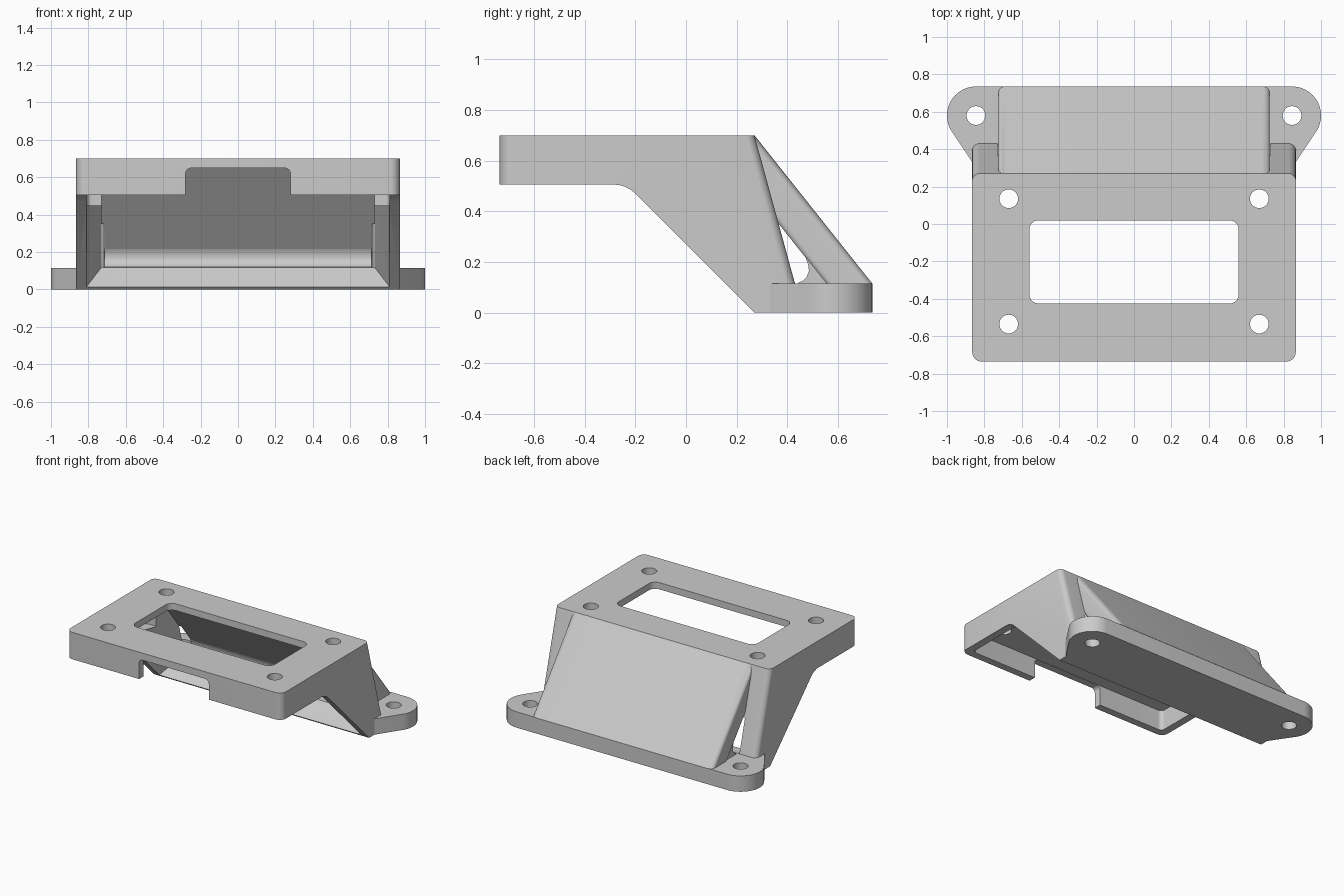
import bpy, bmesh, math

if "Cube" in bpy.data.objects:
    bpy.data.objects.remove(bpy.data.objects["Cube"], do_unlink=True)

grey = bpy.data.materials.new("plain grey")
grey.use_nodes = True
grey.diffuse_color = (0.6, 0.6, 0.6, 1)
grey.node_tree.nodes["Principled BSDF"].inputs["Base Color"].default_value = (0.6, 0.6, 0.6, 1)

TOP = 0.70


def make(name, bm):
    bmesh.ops.recalc_face_normals(bm, faces=bm.faces)
    bm.normal_update()
    mesh = bpy.data.meshes.new(name)
    bm.to_mesh(mesh)
    bm.free()
    mesh.materials.append(grey)
    ob = bpy.data.objects.new(name, mesh)
    bpy.context.collection.objects.link(ob)
    return ob


def prism(name, points, low, high, axis="z", lean=0.0):
    """Extrude a 2D outline along x (points are y, z), y (x, z) or z (x, y).
    A z prism may lean backwards as it goes down from TOP."""
    place = {"x": lambda a, b, t: (t, a, b),
             "y": lambda a, b, t: (a, t, b),
             "z": lambda a, b, t: (a, b + lean * (TOP - t), t)}[axis]
    bm = bmesh.new()
    bottom, top = [[bm.verts.new(place(a, b, t)) for a, b in points] for t in (low, high)]
    bm.faces.new(bottom[::-1])
    bm.faces.new(top)
    n = len(points)
    for i in range(n):
        j = (i + 1) % n
        bm.faces.new((bottom[i], bottom[j], top[j], top[i]))
    return make(name, bm)


def arc(cx, cy, r, start, end, steps=8):
    angles = [math.radians(start + (end - start) * i / steps) for i in range(steps + 1)]
    return [(cx + r * math.cos(a), cy + r * math.sin(a)) for a in angles]


def rounded_rect(half_x, y0, y1, r):
    x = half_x - r
    return (arc(x, y1 - r, r, 0, 90) + arc(-x, y1 - r, r, 90, 180)
            + arc(-x, y0 + r, r, 180, 270) + arc(x, y0 + r, r, 270, 360))


def hole(x, y, low, high):
    return prism("hole_cutter", arc(x, y, 0.05, 0, 350, 35), low, high)


def boolean(target, tool, operation):
    mod = target.modifiers.new(operation.lower(), "BOOLEAN")
    mod.operation = operation
    mod.solver = "EXACT"
    mod.object = tool
    bpy.context.view_layer.objects.active = target
    bpy.ops.object.modifier_apply(modifier=mod.name)
    bpy.data.objects.remove(tool, do_unlink=True)


# Upper box and side walls: side profile trimmed to rounded front and leaning rear
side = [(-0.8, 0.505), (-0.8, TOP), (0.6, TOP), (0.6, 0), (0.27, 0)]
side += [(-0.205, 0.475), (-0.222, 0.488), (-0.243, 0.498), (-0.265, 0.504), (-0.28, 0.505)]
bracket = prism("mounting_bracket", side, -0.9, 0.9, "x")
boolean(bracket, prism("front_trim", rounded_rect(0.865, -0.735, 1.0, 0.05), -0.1, 0.8),
        "INTERSECT")
boolean(bracket, prism("rear_trim", rounded_rect(0.866, -2.0, 0.27, 0.04), -0.1, 0.8,
                       lean=0.2735), "INTERSECT")

# Leaning rear panel with rounded edges, and its foot
boolean(bracket, prism("rear_panel", rounded_rect(0.725, 0.08, 0.27, 0.035), 0.114, TOP - 0.001,
                       lean=0.795), "UNION")
boolean(bracket, prism("panel_foot", [(0.44, 0.1), (0.68, 0.1), (0.56, 0.25), (0.48, 0.25)],
                       -0.715, 0.715, "x"), "UNION")

# Base flange with rounded ears
half = [(0.86, 0.275), (0.862, 0.327)] + arc(0.845, 0.58, 0.155, -33, 90, 24)
outline = half + [(-x, y) for x, y in reversed(half)]
boolean(bracket, prism("base_flange", outline, 0, 0.115), "UNION")

# Hollow behind the sloping mouth, running under the rear panel
hollow = [(-0.68, 0.65), (0.128, 0.65), (0.472, 0.217), (0.482, 0.19), (0.485, 0.165),
          (0.477, 0.142), (0.46, 0.125), (0.435, 0.117), (0.358, 0.117), (0.14, -0.1), (-0.68, -0.1)]
boolean(bracket, prism("hollow_cutter", hollow, -0.73, 0.73, "x"), "DIFFERENCE")

# Wider hollow inside the upper box
boolean(bracket, prism("box_cutter", rounded_rect(0.81, -0.682, 0.1, 0.03), 0.45, 0.651),
        "DIFFERENCE")

# Flared mouth
bm = bmesh.new()
for x, ring in ((0.81, [(-0.25, 0.53), (0.255, 0.015), (-0.35, 0.4), (0.15, -0.1)]),
                (0.73, [(0.36, 0.118), (-0.05, 0.6)])):
    for s in (-1, 1):
        for y, z in ring:
            bm.verts.new((s * x, y, z))
bmesh.ops.convex_hull(bm, input=bm.verts)
boolean(bracket, make("mouth_cutter", bm), "DIFFERENCE")

# Notch in the front wall and window in the top plate
boolean(bracket, prism("notch_cutter", rounded_rect(0.28, 0.4, 0.649, 0.03), -0.9, -0.6, "y"),
        "DIFFERENCE")
boolean(bracket, prism("window_cutter", rounded_rect(0.56, -0.425, 0.02, 0.05), 0.6, 0.8),
        "DIFFERENCE")

# Screw holes in the plate and the ears
for s in (-1, 1):
    for y in (-0.535, 0.135):
        boolean(bracket, hole(s * 0.67, y, 0.56, 0.8), "DIFFERENCE")
    boolean(bracket, hole(s * 0.845, 0.58, -0.1, 0.2), "DIFFERENCE")

bpy.ops.object.select_all(action="DESELECT")
bracket.select_set(True)
bpy.context.view_layer.objects.active = bracket
bpy.ops.object.shade_smooth_by_angle(angle=math.radians(30))
